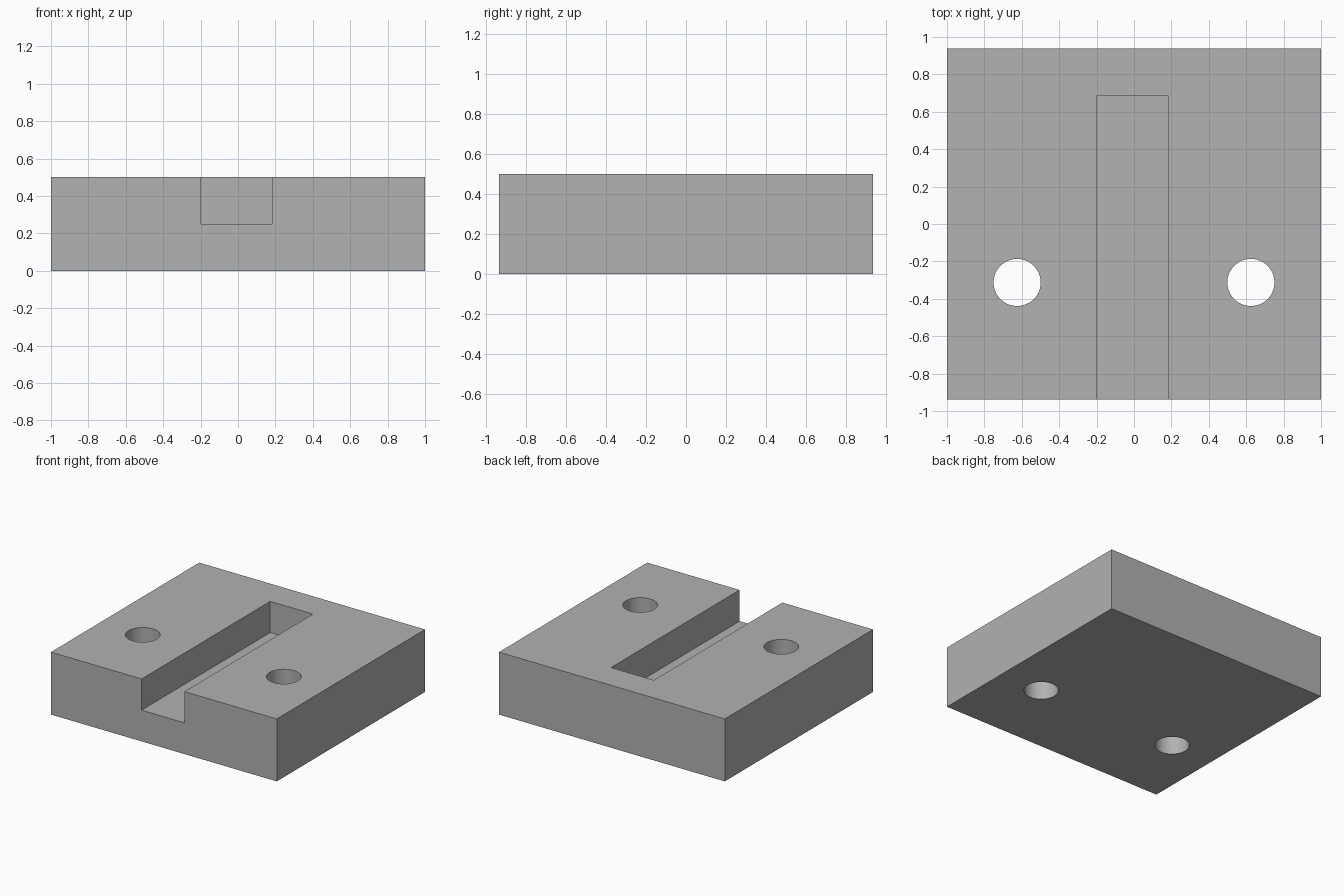
import bpy

if "Cube" in bpy.data.objects:
    bpy.data.objects.remove(bpy.data.objects["Cube"], do_unlink=True)

WIDTH, DEPTH, HEIGHT = 2.0, 1.875, 0.5

grey = bpy.data.materials.new("plain grey")
grey.use_nodes = True
colour = (0.445, 0.445, 0.445, 1)
grey.diffuse_color = colour
grey.node_tree.nodes["Principled BSDF"].inputs["Base Color"].default_value = colour


def box(name, low, high):
    """Axis-aligned box between two corners."""
    centre = [(a + b) / 2 for a, b in zip(low, high)]
    bpy.ops.mesh.primitive_cube_add(size=1, location=centre)
    obj = bpy.context.object
    obj.name = name
    obj.scale = [b - a for a, b in zip(low, high)]
    bpy.ops.object.transform_apply(location=True, rotation=False, scale=True)
    obj.data.materials.append(grey)
    return obj


def cut(target, cutter):
    """Subtract the cutter, then discard it."""
    cutter.hide_render = True
    mod = target.modifiers.new(cutter.name, 'BOOLEAN')
    mod.operation = 'DIFFERENCE'
    mod.solver = 'EXACT'
    mod.object = cutter
    bpy.context.view_layer.objects.active = target
    bpy.ops.object.modifier_apply(modifier=mod.name)
    bpy.data.objects.remove(cutter, do_unlink=True)


# Solid block
block = box("slotted_block", (-WIDTH / 2, -DEPTH / 2, 0), (WIDTH / 2, DEPTH / 2, HEIGHT))

# Slot, open at the front and top, slightly off centre
cut(block, box("slot_cutter", (-0.197, -DEPTH, HEIGHT / 2), (0.182, 0.688, HEIGHT * 2)))

# Pair of round through holes
for side in (-1, 1):
    bpy.ops.mesh.primitive_cylinder_add(vertices=64, radius=0.126, depth=HEIGHT * 3,
                                        location=(side * 0.625, -0.3125, HEIGHT / 2))
    hole = bpy.context.object
    hole.name = "hole_cutter"
    hole.data.materials.append(grey)
    cut(block, hole)

# Smooth hole walls, crisp edges elsewhere
bpy.ops.object.select_all(action='DESELECT')
block.select_set(True)
bpy.context.view_layer.objects.active = block
bpy.ops.object.shade_smooth_by_angle()
